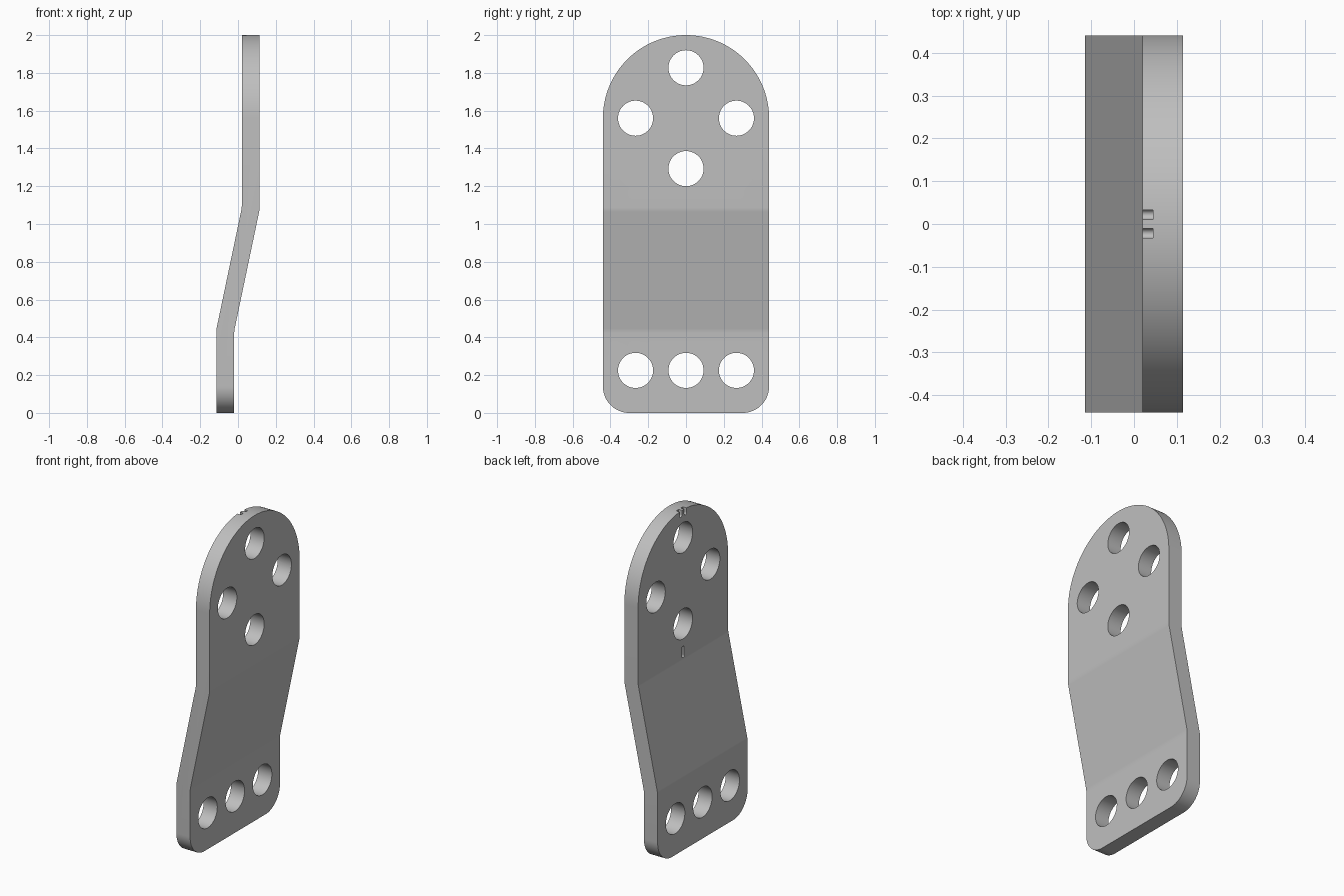
import bpy
import bmesh
from math import pi, cos, sin, radians

if "Cube" in bpy.data.objects:
    bpy.data.objects.remove(bpy.data.objects["Cube"])

HALF_WIDTH = 0.44
THICK = 0.094
DEPTH = 0.114          # half of the total offset depth
HOLE_R = 0.093


def arc(cy, cz, r, start, end, steps):
    """Points on an arc in the y-z plane, angles in degrees."""
    angles = [radians(start + (end - start) * i / steps) for i in range(steps + 1)]
    return [(cy + r * cos(a), cz + r * sin(a)) for a in angles]


def prism(bm, points, offset):
    """Closed prism from a 3D polygon swept along an offset vector."""
    face = bm.faces.new([bm.verts.new(p) for p in points])
    ext = bmesh.ops.extrude_face_region(bm, geom=[face])
    moved = [g for g in ext["geom"] if isinstance(g, bmesh.types.BMVert)]
    bmesh.ops.translate(bm, verts=moved, vec=offset)


def sweep_x(bm, outline, x0, x1):
    prism(bm, [(x0, y, z) for y, z in outline], (x1 - x0, 0, 0))


def finish(name, bm):
    bmesh.ops.recalc_face_normals(bm, faces=bm.faces[:])
    mesh = bpy.data.meshes.new(name)
    bm.to_mesh(mesh)
    bm.free()
    obj = bpy.data.objects.new(name, mesh)
    bpy.context.collection.objects.link(obj)
    return obj


def slot(y, z0, z1, r=0.011):
    """Upright round-ended slot outline."""
    return arc(y, z1 - r, r, 0, 180, 12) + arc(y, z0 + r, r, 180, 360, 12)


# Offset plate: stepped side profile swept across the width
back = [(-DEPTH, -0.1), (-DEPTH, 0.445), (DEPTH - THICK, 1.085), (DEPTH - THICK, 2.1)]
front = [(DEPTH, 2.1), (DEPTH, 1.075), (THICK - DEPTH, 0.435), (THICK - DEPTH, -0.1)]
bm = bmesh.new()
prism(bm, [(x, -0.5, z) for x, z in back + front], (0, 1, 0))
bends = [e for e in bm.edges
         if abs(e.verts[0].co.y - e.verts[1].co.y) > 0.5
         and 0.2 < e.verts[0].co.z < 1.5]
bmesh.ops.bevel(bm, geom=bends, offset=0.012, segments=4, profile=0.5, affect='EDGES')
plate = finish("offset_plate", bm)

# Outline: round top, rounded bottom corners
R = 0.14
outline = (arc(0, 2 - HALF_WIDTH, HALF_WIDTH, 0, 180, 64)
           + arc(R - HALF_WIDTH, R, R, 180, 270, 16)
           + arc(HALF_WIDTH - R, R, R, 270, 360, 16))
bm = bmesh.new()
sweep_x(bm, outline, -0.3, 0.3)
outline_cutter = finish("outline_cutter", bm)

# Bolt holes: diamond of four above, row of three below
bm = bmesh.new()
S = 0.267
holes = [(0, 1.56 + S), (-S, 1.56), (S, 1.56), (0, 1.56 - S)]
holes += [(y, 0.225) for y in (-S, 0, S)]
for y, z in holes:
    sweep_x(bm, arc(y, z, HOLE_R, 0, 360 - 7.5, 47), -0.3, 0.3)

# Shallow alignment slots on the rear face
face_x = DEPTH - THICK
for y, z0, z1 in ((0, 1.085, 1.155), (-0.022, 1.96, 2.06), (0.022, 1.96, 2.06)):
    sweep_x(bm, slot(y, z0, z1), face_x - 0.1, face_x + 0.024)
hole_cutter = finish("hole_cutter", bm)

# Cut the plate and drop the cutters
bpy.context.view_layer.objects.active = plate
plate.select_set(True)
for cutter, operation in ((outline_cutter, 'INTERSECT'), (hole_cutter, 'DIFFERENCE')):
    cutter.hide_render = True
    mod = plate.modifiers.new("cut", 'BOOLEAN')
    mod.object = cutter
    mod.operation = operation
    mod.solver = 'EXACT'
    bpy.ops.object.modifier_apply(modifier=mod.name)
    bpy.data.objects.remove(cutter)

# Plain grey metal
grey = bpy.data.materials.new("light_grey")
grey.use_nodes = True
colour = (0.52, 0.52, 0.52, 1)
grey.diffuse_color = colour
grey.node_tree.nodes["Principled BSDF"].inputs["Base Color"].default_value = colour
plate.data.materials.clear()
plate.data.materials.append(grey)
for poly in plate.data.polygons:
    poly.material_index = 0

bpy.ops.object.shade_smooth_by_angle(angle=radians(30))
